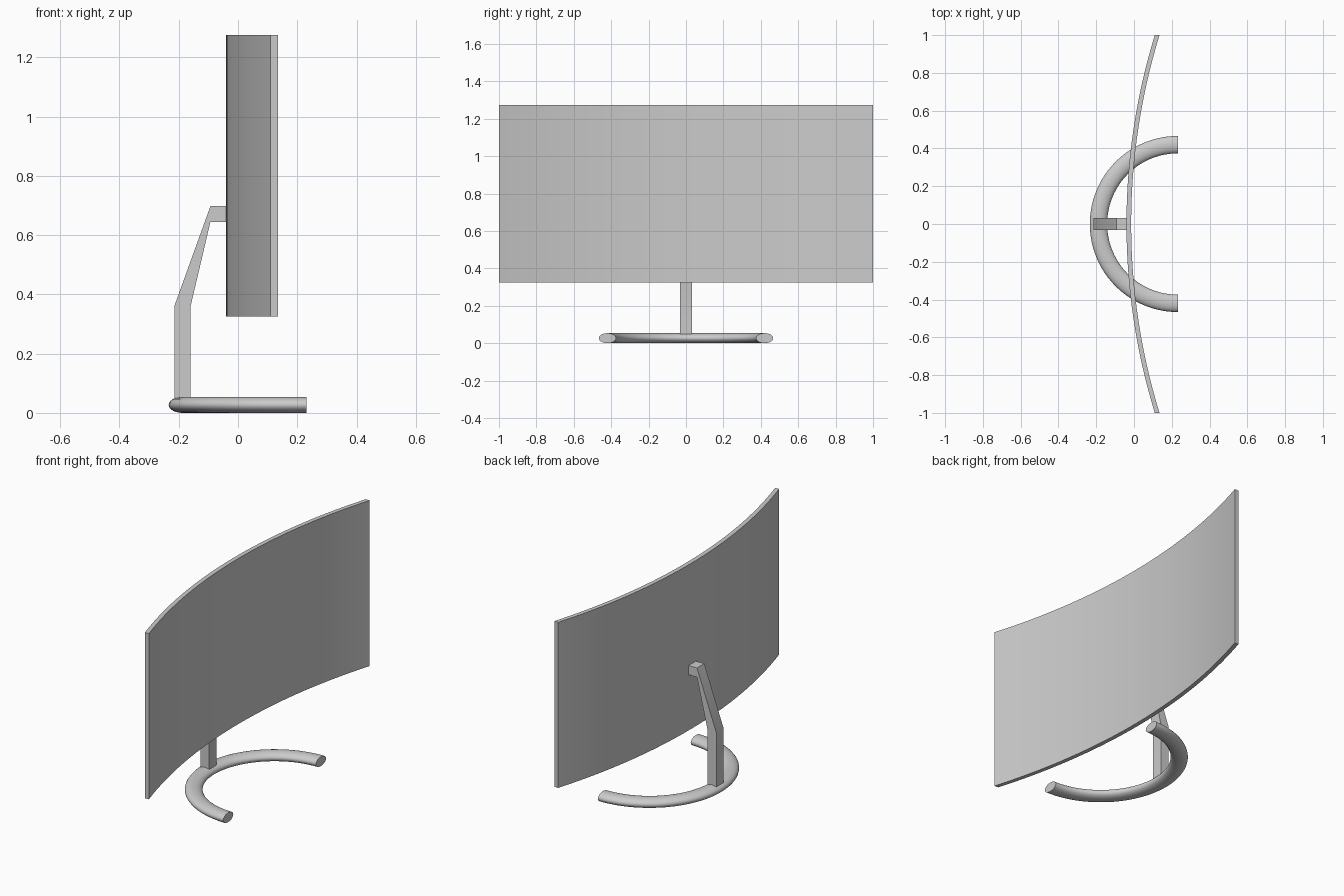
import bpy, bmesh, math

if "Cube" in bpy.data.objects:
    bpy.data.objects.remove(bpy.data.objects["Cube"])


def make_object(name, bm, angle=30):
    bmesh.ops.recalc_face_normals(bm, faces=bm.faces[:])
    mesh = bpy.data.meshes.new(name)
    bm.to_mesh(mesh)
    bm.free()
    ob = bpy.data.objects.new(name, mesh)
    bpy.context.collection.objects.link(ob)
    bpy.ops.object.select_all(action='DESELECT')
    bpy.context.view_layer.objects.active = ob
    ob.select_set(True)
    bpy.ops.object.shade_smooth_by_angle(angle=math.radians(angle))
    return ob


def loft(name, rings):
    """Skin a list of closed cross-sections and cap both ends."""
    bm = bmesh.new()
    loops = [[bm.verts.new(p) for p in ring] for ring in rings]
    n = len(loops[0])
    for a, b in zip(loops, loops[1:]):
        for i in range(n):
            j = (i + 1) % n
            bm.faces.new((a[i], a[j], b[j], b[i]))
    bm.faces.new(loops[0])
    bm.faces.new(loops[-1])
    return make_object(name, bm)


# Curved screen panel: rectangular section swept along a shallow arc
SAG, THICK, Z0, Z1 = 0.15, 0.025, 0.326, 1.275
R = (1 + SAG ** 2) / (2 * SAG)
STEPS = 32
rings = []
for i in range(STEPS + 1):
    y = -1 + 2 * i / STEPS
    x = -0.04 + R - math.sqrt(R * R - y * y)
    rings.append([(x, y, Z0), (x + THICK, y, Z0), (x + THICK, y, Z1), (x, y, Z1)])
loft("screen", rings)

# Bent neck: side profile extruded across its width
profile = [(-0.215, 0.03), (-0.16, 0.03), (-0.16, 0.36), (-0.093, 0.645),
           (-0.03, 0.645), (-0.03, 0.698), (-0.093, 0.698), (-0.215, 0.36)]
loft("neck", [[(x, y, z) for x, z in profile] for y in (-0.033, 0.033)])

# Half-ring foot with a flattened oval section, open towards +x
CX, MAJOR, RW, RH = 0.232, 0.42, 0.046, 0.027
rings = []
for i in range(49):
    a = math.pi / 2 + math.pi * i / 48
    ring = []
    for k in range(24):
        t = 2 * math.pi * k / 24
        r = MAJOR + RW * math.cos(t)
        ring.append((CX + r * math.cos(a), r * math.sin(a), RH + RH * math.sin(t)))
    rings.append(ring)
loft("foot_ring", rings)
